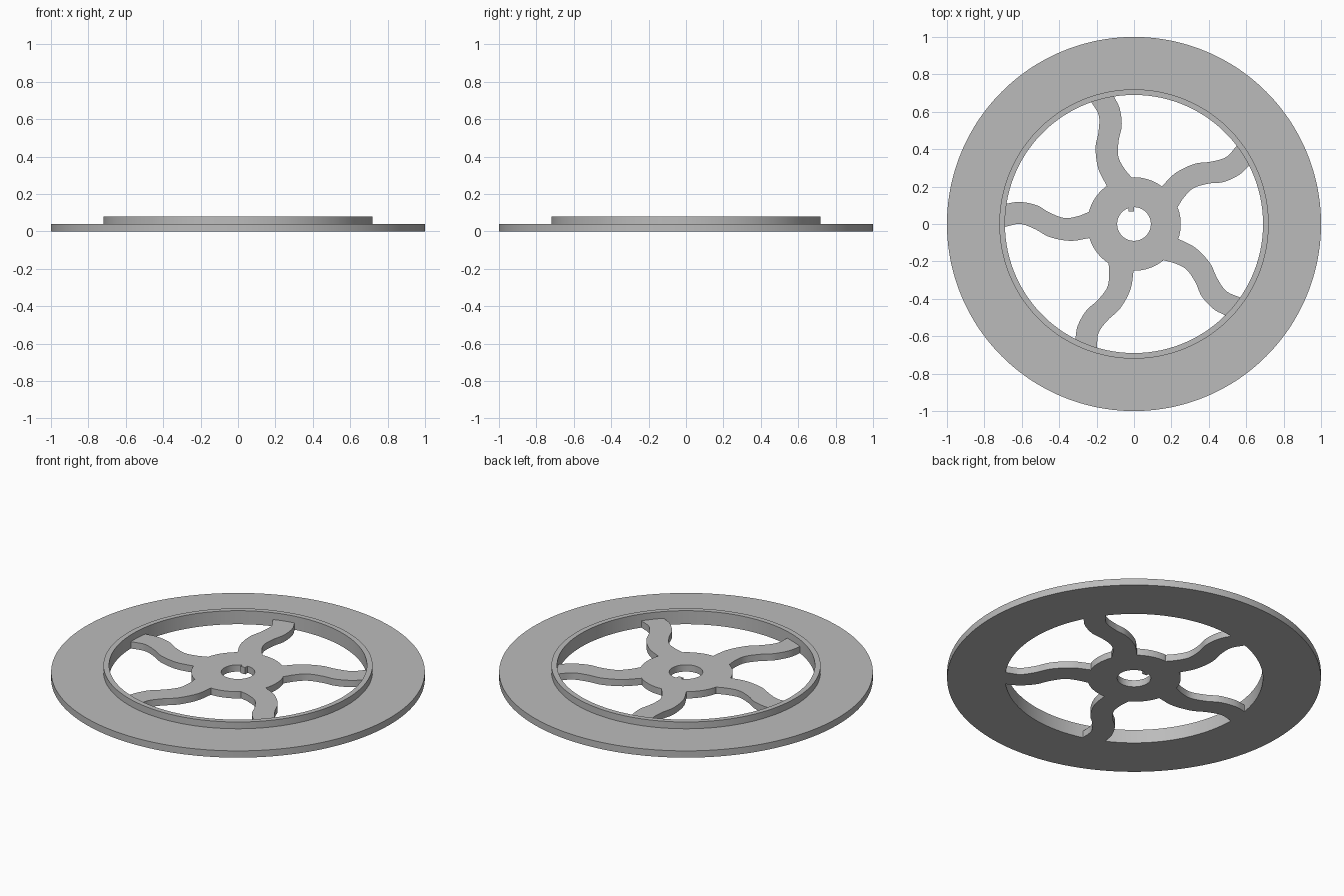
import bpy, bmesh
from math import cos, sin, radians
from mathutils import Vector, Matrix

if "Cube" in bpy.data.objects:
    bpy.data.objects.remove(bpy.data.objects["Cube"])

RIM_IN, COLLAR, RIM_OUT = 0.69, 0.72, 1.0
HUB, BORE = 0.25, 0.09
PLATE, TALL = 0.04, 0.08

grey = bpy.data.materials.new("plain grey")
grey.use_nodes = True
grey.diffuse_color = (0.5, 0.5, 0.5, 1)
grey.node_tree.nodes["Principled BSDF"].inputs["Base Color"].default_value = grey.diffuse_color


def add_object(name, mesh):
    obj = bpy.data.objects.new(name, mesh)
    bpy.context.collection.objects.link(obj)
    mesh.materials.clear()
    mesh.materials.append(grey)
    bpy.ops.object.select_all(action='DESELECT')
    obj.select_set(True)
    bpy.context.view_layer.objects.active = obj
    bpy.ops.object.shade_smooth_by_angle(angle=radians(25))
    return obj


def arc(radius, start, end, steps):
    angles = [radians(start + (end - start) * i / steps) for i in range(steps + 1)]
    return [Vector((radius * cos(a), radius * sin(a))) for a in angles]


def smooth_path(points, steps=8):
    """Catmull-Rom curve through the points."""
    p = [Vector(q) for q in points]
    p = [2 * p[0] - p[1]] + p + [2 * p[-1] - p[-2]]
    out = []
    for a, b, c, d in zip(p, p[1:], p[2:], p[3:]):
        for i in range(steps):
            t = i / steps
            out.append(b + 0.5 * t * (c - a + t * (2 * a - 5 * b + 4 * c - d
                                                   + t * (3 * (b - c) + d - a))))
    return out + [p[-2]]


# Flat rim with raised inner collar, turned from one profile
bm = bmesh.new()
profile = [(RIM_IN, 0), (RIM_OUT, 0), (RIM_OUT, PLATE),
           (COLLAR, PLATE), (COLLAR, TALL), (RIM_IN, TALL)]
verts = [bm.verts.new((r, 0, z)) for r, z in profile]
edges = [bm.edges.new((verts[i - 1], verts[i])) for i in range(len(verts))]
bmesh.ops.spin(bm, geom=verts + edges, cent=(0, 0, 0), axis=(0, 0, 1),
               angle=radians(360), steps=240)
bmesh.ops.remove_doubles(bm, verts=bm.verts, dist=1e-4)
bmesh.ops.recalc_face_normals(bm, faces=bm.faces)
mesh = bpy.data.meshes.new("rim")
bm.to_mesh(mesh)
bm.free()
add_object("rim", mesh)

# Outline of one wavy spoke followed by the hub arc to the next one
upper_edge = [(-.24, .065), (-.30, .042), (-.37, .032), (-.45, .06),
              (-.52, .10), (-.61, .118), (-.684, .108)]
lower_edge = [(-.692, -.016), (-.61, 0), (-.53, -.027), (-.45, -.07),
              (-.34, -.09), (-.237, -.075)]
section = (smooth_path(upper_edge) + arc(0.692, 172, 180, 6)
           + smooth_path(lower_edge) + arc(HUB, 199, 236, 14))
outline = [Matrix.Rotation(radians(72 * k), 2) @ p for k in range(5) for p in section]

# Bore with a small key standing into it
bore = arc(BORE, 109.5, 450, 64) + [Vector((0, .067)), Vector((-.03, .067))]

# Spokes and hub as one filled, extruded outline with the bore left open
curve = bpy.data.curves.new("spoke_outline", 'CURVE')
curve.dimensions = '2D'
curve.fill_mode = 'BOTH'
curve.extrude = PLATE / 2
for loop in (outline, bore):
    spline = curve.splines.new('POLY')
    spline.points.add(len(loop) - 1)
    for point, co in zip(spline.points, loop):
        point.co = (co.x, co.y, 0, 1)
    spline.use_cyclic_u = True

helper = bpy.data.objects.new("spoke_outline", curve)
bpy.context.collection.objects.link(helper)
graph = bpy.context.evaluated_depsgraph_get()
mesh = bpy.data.meshes.new_from_object(helper.evaluated_get(graph))
bpy.data.objects.remove(helper)

bm = bmesh.new()
bm.from_mesh(mesh)
bmesh.ops.translate(bm, verts=bm.verts, vec=(0, 0, PLATE / 2))
bmesh.ops.remove_doubles(bm, verts=bm.verts, dist=1e-4)
bmesh.ops.recalc_face_normals(bm, faces=bm.faces)
bm.to_mesh(mesh)
bm.free()
mesh.name = "hub_and_spokes"
add_object("hub_and_spokes", mesh)
